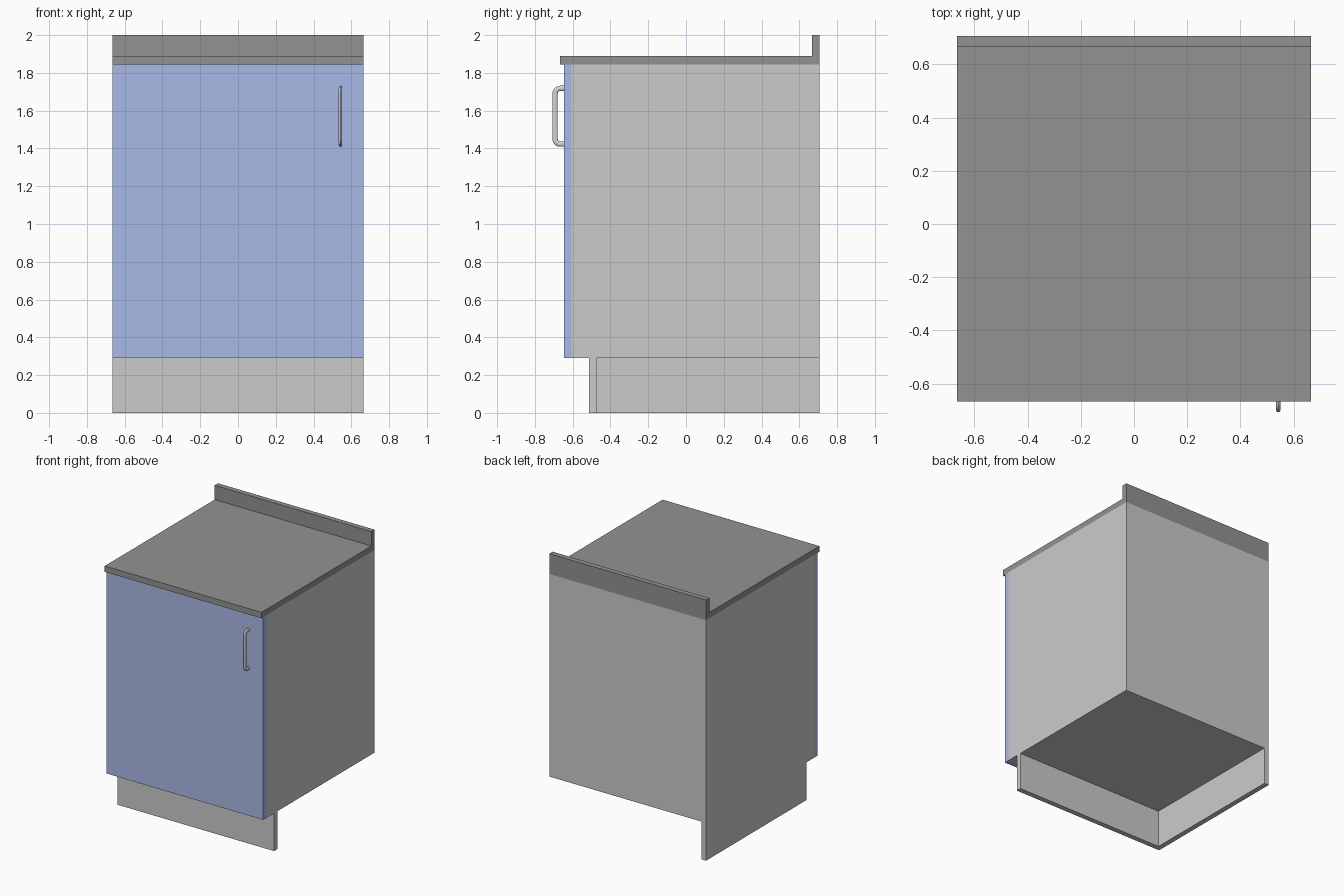
import bpy, bmesh
from math import cos, sin, pi
from mathutils import Vector

if "Cube" in bpy.data.objects:
    bpy.data.objects.remove(bpy.data.objects["Cube"])


def material(name, rgb):
    m = bpy.data.materials.new(name)
    m.diffuse_color = (*rgb, 1)
    m.use_nodes = True
    m.node_tree.nodes["Principled BSDF"].inputs["Base Color"].default_value = m.diffuse_color
    return m


def finish(name, bm, mat=None):
    bmesh.ops.recalc_face_normals(bm, faces=bm.faces)
    me = bpy.data.meshes.new(name)
    bm.to_mesh(me)
    bm.free()
    ob = bpy.data.objects.new(name, me)
    bpy.context.collection.objects.link(ob)
    if mat:
        me.materials.append(mat)
    return ob


def extrude_x(name, profile, x0, x1, mat=None):
    """Extrude a (y, z) profile from x0 to x1."""
    bm = bmesh.new()
    face = bm.faces.new([bm.verts.new((x0, y, z)) for y, z in profile])
    ext = bmesh.ops.extrude_face_region(bm, geom=[face])
    moved = [v for v in ext["geom"] if isinstance(v, bmesh.types.BMVert)]
    bmesh.ops.translate(bm, verts=moved, vec=(x1 - x0, 0, 0))
    return finish(name, bm, mat)


def rect(y0, y1, z0, z1):
    return [(y0, z0), (y1, z0), (y1, z1), (y0, z1)]


blue = material("door_blue", (0.40, 0.49, 0.80))
dark = material("worktop_grey", (0.29, 0.29, 0.29))
metal = material("handle_metal", (0.62, 0.66, 0.68))

W, T = 0.665, 0.04            # half width, board thickness
BACK, FRONT = 0.707, -0.607   # carcass depth
FLOOR, TOP = 0.29, 1.845      # carcass height
KICK = -0.513                 # front of the recessed plinth

# Carcass, with the left side board running down to the floor
extrude_x("carcass", rect(FRONT, BACK, FLOOR, TOP), -W + T, W)
extrude_x("left_side_board", [(FRONT, FLOOR), (KICK, FLOOR), (KICK, 0), (BACK, 0),
                              (BACK, TOP), (FRONT, TOP)], -W, -W + T)
extrude_x("kick_board", rect(KICK, KICK + T, 0, FLOOR), -W + T, W)

# Door
extrude_x("door", rect(-0.645, FRONT, FLOOR, TOP), -W, W, blue)

# Worktop with upstand at the back
extrude_x("worktop", [(-0.666, TOP), (BACK, TOP), (BACK, 2), (BACK - T, 2),
                      (BACK - T, 1.89), (-0.666, 1.89)], -W, W, dark)

# Handle: flattened oval section swept along a U path with rounded corners
A, B, R = 0.014, 0.009, 0.027            # in-plane and x radii, bend radius
hx, hy, z0, z1 = 0.542, -0.707 + A, 1.409 + A, 1.732 - A
path = [(-0.64, z0, pi / 2)]             # y, z, direction of outward normal
for zc, start in ((z0 + R, 0), (z1 - R, pi / 2)):
    for i in range(7):
        a = start + i / 6 * pi / 2       # 0 = facing down, pi/2 = facing front
        path.append((hy + R - R * sin(a), zc - R * cos(a), a))
path[0] = (-0.64, z0, 0)
path.append((-0.64, z1, pi))
bm = bmesh.new()
N, rings = 16, []
for y, z, a in path:
    n = Vector((0, -sin(a), -cos(a)))
    rings.append([bm.verts.new(Vector((hx, y, z)) + n * A * cos(2 * pi * k / N)
                               + Vector((B * sin(2 * pi * k / N), 0, 0)))
                  for k in range(N)])
for p, q in zip(rings, rings[1:]):
    for k in range(N):
        j = (k + 1) % N
        bm.faces.new((p[k], p[j], q[j], q[k]))
bm.faces.new(rings[0])
bm.faces.new(rings[-1])
handle = finish("door_handle", bm, metal)
bpy.context.view_layer.objects.active = handle
handle.select_set(True)
bpy.ops.object.shade_smooth_by_angle()
